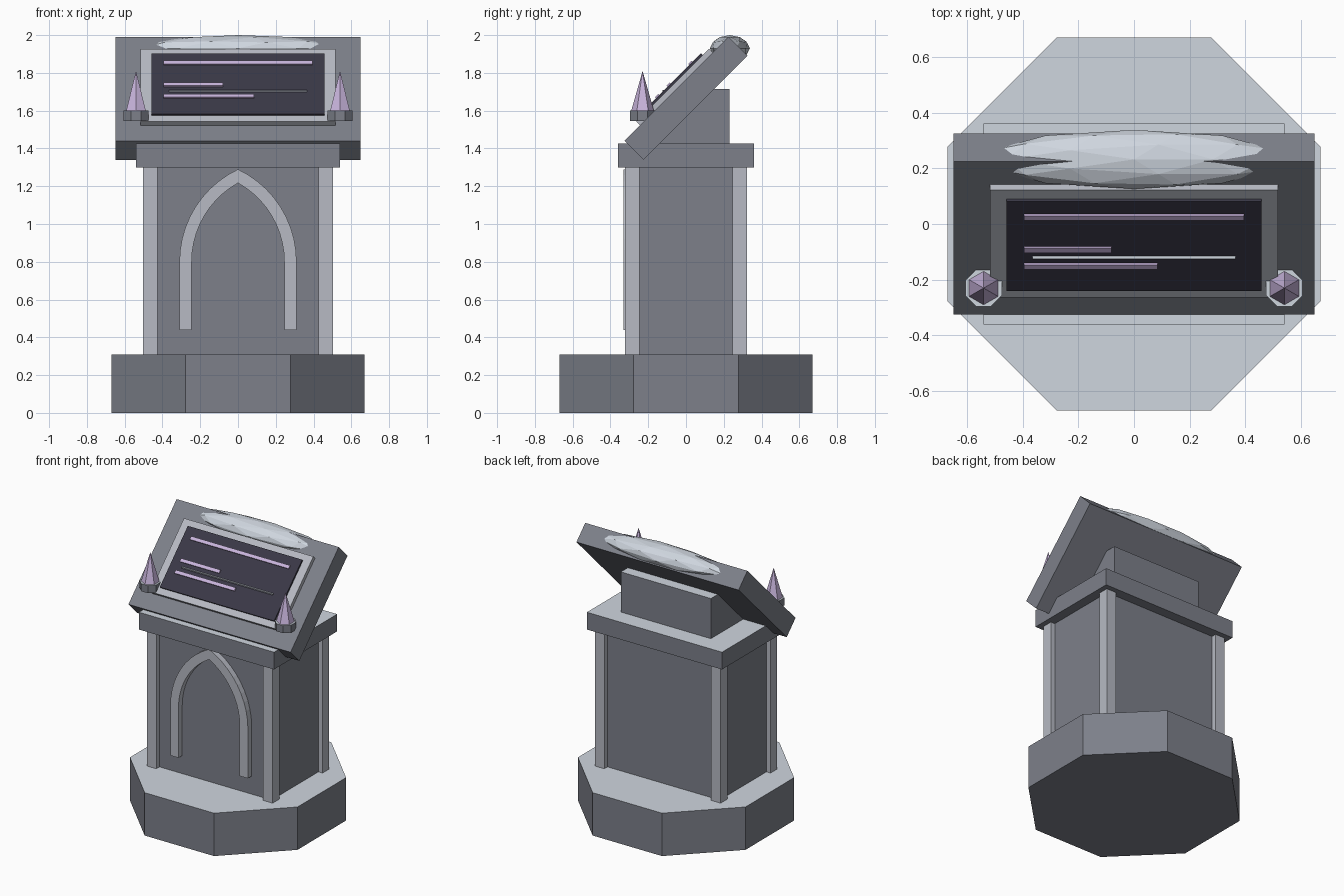
import bpy, bmesh, math
from mathutils import Matrix, Vector

if "Cube" in bpy.data.objects:
    bpy.data.objects.remove(bpy.data.objects["Cube"])


def make_material(name, rgb):
    color = [((c / 255 + 0.055) / 1.055) ** 2.4 for c in rgb] + [1]
    mat = bpy.data.materials.new(name)
    mat.use_nodes = True
    mat.diffuse_color = color
    mat.node_tree.nodes["Principled BSDF"].inputs["Base Color"].default_value = color
    return mat


STONE = make_material("dark stone", (125, 128, 138))
PALE = make_material("pale stone", (183, 186, 195))
FROST = make_material("frost", (207, 214, 223))
SCREEN = make_material("dark panel", (58, 56, 70))
VIOLET = make_material("violet", (200, 180, 220))


def finish(name, bm, mat, matrix=None, frosted=False):
    """Turn a bmesh into an object; frosted parts get a pale top face."""
    if matrix:
        bm.transform(matrix)
    bmesh.ops.recalc_face_normals(bm, faces=bm.faces)
    bm.normal_update()
    if frosted:
        for f in bm.faces:
            f.material_index = int(f.normal.z > 0.9)
    mesh = bpy.data.meshes.new(name)
    bm.to_mesh(mesh)
    bm.free()
    mesh.materials.append(mat)
    if frosted:
        mesh.materials.append(FROST)
    obj = bpy.data.objects.new(name, mesh)
    bpy.context.collection.objects.link(obj)
    return obj


def box(name, low, high, mat, matrix=None, frosted=False):
    low, high = Vector(low), Vector(high)
    bm = bmesh.new()
    bmesh.ops.create_cube(bm, size=1)
    bm.transform(Matrix.Translation((low + high) / 2) @ Matrix.Diagonal((*(high - low), 1)))
    return finish(name, bm, mat, matrix, frosted)


def cone(name, sides, r1, r2, x, y, z0, z1, mat, turn=0, frosted=False):
    bm = bmesh.new()
    bmesh.ops.create_cone(bm, cap_ends=True, segments=sides, radius1=r1, radius2=r2, depth=z1 - z0)
    move = Matrix.Translation((x, y, (z0 + z1) / 2)) @ Matrix.Rotation(turn, 4, "Z")
    return finish(name, bm, mat, move, frosted)


# Octagonal base, body and cap
cone("base", 8, 0.725, 0.725, 0, 0, 0, 0.31, STONE, math.pi / 8, True)
box("body", (-0.47, -0.287, 0.31), (0.47, 0.287, 1.3), STONE)
box("cap", (-0.54, -0.36, 1.3), (0.54, 0.36, 1.425), STONE, frosted=True)

# Corner pillars
for sx, side in ((-1, "right"), (1, "left")):
    for sy, end in ((-1, "front"), (1, "back")):
        x, y = sx * 0.465, sy * 0.285
        box(f"{end}_{side}_pillar", (x - 0.038, y - 0.038, 0.31), (x + 0.038, y + 0.038, 1.3), PALE)


# Pointed arch on the front: straight legs and two crossing arcs
def arch_side(radius, center, spring=0.8, foot=0.44, steps=10):
    top = math.acos(center / radius)
    points = [(center - radius, foot)]
    for i in range(steps + 1):
        a = top * i / steps
        points.append((center - radius * math.cos(a), spring + radius * math.sin(a)))
    return points


bm = bmesh.new()
outer, inner = arch_side(0.542, 0.232), arch_side(0.477, 0.232)
outer += [(-x, z) for x, z in reversed(outer[:-1])]
inner += [(-x, z) for x, z in reversed(inner[:-1])]
rows = [[bm.verts.new((x, -0.33, z)) for x, z in line] for line in (outer, inner)]
for i in range(len(outer) - 1):
    bm.faces.new((rows[0][i], rows[0][i + 1], rows[1][i + 1], rows[1][i]))
solid = bmesh.ops.extrude_face_region(bm, geom=bm.faces[:])
bmesh.ops.translate(bm, vec=(0, 0.05, 0), verts=[v for v in solid["geom"] if isinstance(v, bmesh.types.BMVert)])
finish("front_arch", bm, PALE)

# Support block, cut to sit under the sloping desk
bm = bmesh.new()
profile = [(-0.16, 1.42), (0.23, 1.42), (0.23, 1.715), (0.1, 1.715)]
face = bm.faces.new([bm.verts.new((-0.36, y, z)) for y, z in profile])
solid = bmesh.ops.extrude_face_region(bm, geom=[face])
bmesh.ops.translate(bm, vec=(0.72, 0, 0), verts=[v for v in solid["geom"] if isinstance(v, bmesh.types.BMVert)])
finish("desk_support", bm, STONE, frosted=True)

# Sloping desk with its frame, panel and lines, built flat and tilted
tilt = Matrix.Translation((0, 0, 1.665)) @ Matrix.Rotation(math.pi / 4, 4, "X")
box("desk", (-0.648, -0.389, -0.071), (0.648, 0.389, 0.071), STONE, tilt)
box("panel_frame", (-0.517, -0.273, 0.06), (0.517, 0.271, 0.099), PALE, tilt)
box("panel", (-0.457, -0.228, 0.09), (0.457, 0.225, 0.112), SCREEN, tilt)
for i, (end, y) in enumerate(((0.395, 0.15), (-0.08, -0.013), (0.085, -0.099))):
    box(f"panel_line_{i + 1}", (-0.395, y - 0.012, 0.11), (end, y + 0.012, 0.121), VIOLET, tilt)
box("panel_ledge", (-0.365, -0.125, 1.7), (0.365, -0.115, 1.709), STONE, frosted=True)

# Crystals in octagonal cups
for sx, side in ((-1, "right"), (1, "left")):
    cone(f"{side}_cup", 8, 0.071, 0.071, sx * 0.54, -0.23, 1.545, 1.6, STONE, math.pi / 8, True)
    cone(f"{side}_crystal", 6, 0.06, 0, sx * 0.54, -0.23, 1.6, 1.81, VIOLET)

# Faceted frost mound over the top edge
bm = bmesh.new()
bmesh.ops.create_icosphere(bm, subdivisions=2, radius=1)
finish("frost_mound", bm, FROST, Matrix.Translation((0, 0.232, 1.93)) @ Matrix.Diagonal((0.54, 0.106, 0.07, 1)))
